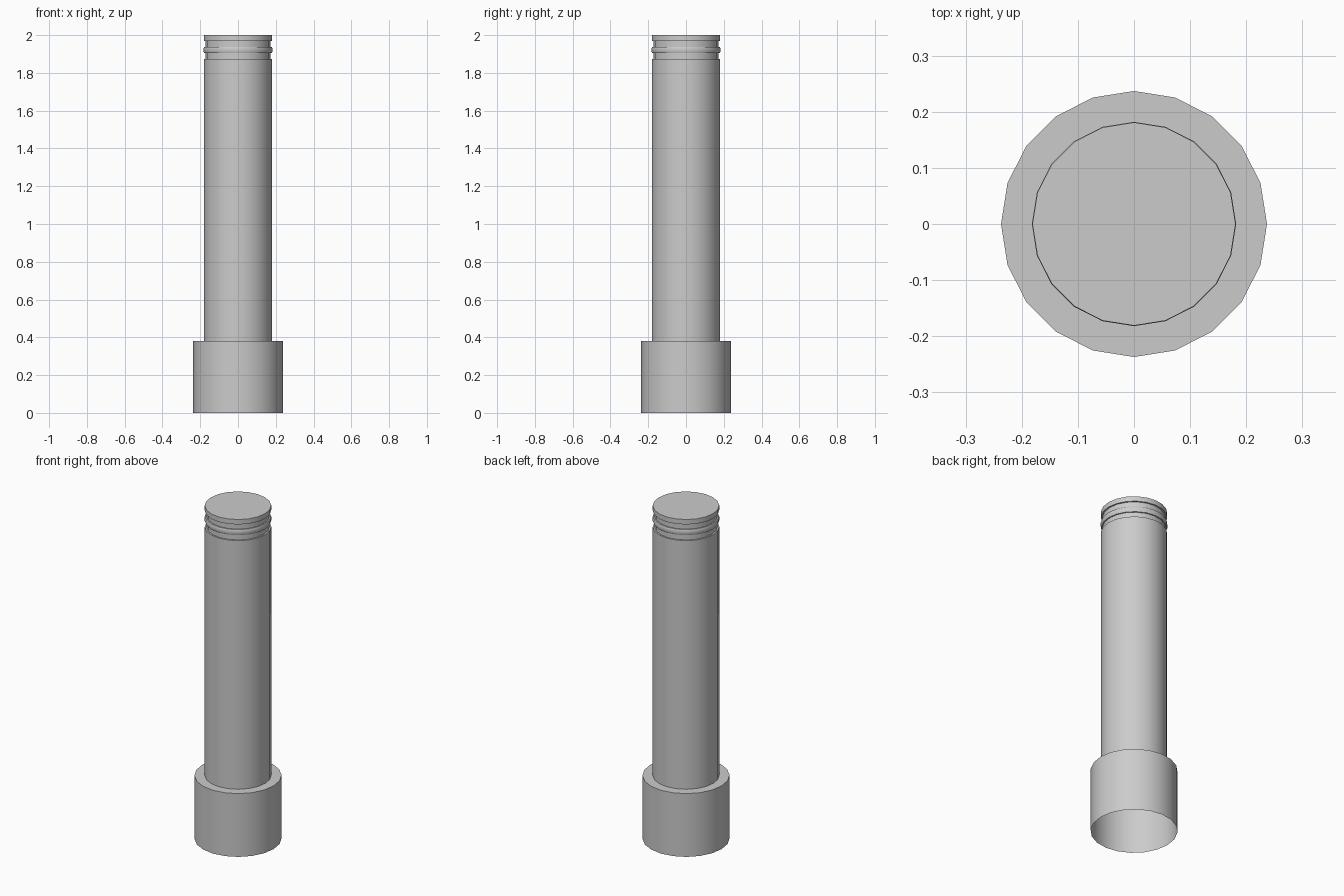
import bpy, bmesh
from math import cos, sin, pi, radians

if "Cube" in bpy.data.objects:
    bpy.data.objects.remove(bpy.data.objects["Cube"])

SIDES = 20

# Profile (radius, height) from the open bottom rim up to the capped top
profile = [
    (0.237, 0.0), (0.237, 0.38),                      # collar
    (0.181, 0.38), (0.181, 1.873),                    # shaft
    (0.172, 1.873), (0.172, 1.905),                   # lower groove
    (0.179, 1.905), (0.182, 1.912),                   # rounded ring
    (0.182, 1.931), (0.179, 1.938),
    (0.172, 1.938), (0.172, 1.97),                    # upper groove
    (0.181, 1.97), (0.181, 2.0),                      # top rim
]


def lathe(name, points):
    bm = bmesh.new()
    rings = [[bm.verts.new((r * cos(2 * pi * i / SIDES), r * sin(2 * pi * i / SIDES), z))
              for i in range(SIDES)] for r, z in points]
    for a, b in zip(rings, rings[1:]):
        for i in range(SIDES):
            j = (i + 1) % SIDES
            bm.faces.new((a[i], a[j], b[j], b[i]))
    bm.faces.new(rings[-1])  # top cap
    mesh = bpy.data.meshes.new(name)
    bm.to_mesh(mesh)
    bm.free()
    obj = bpy.data.objects.new(name, mesh)
    bpy.context.collection.objects.link(obj)
    return obj


# Collared post with grooved tip
post = lathe("grooved_post", profile)
bpy.context.view_layer.objects.active = post
post.select_set(True)
bpy.ops.object.shade_smooth_by_angle(angle=radians(30))
